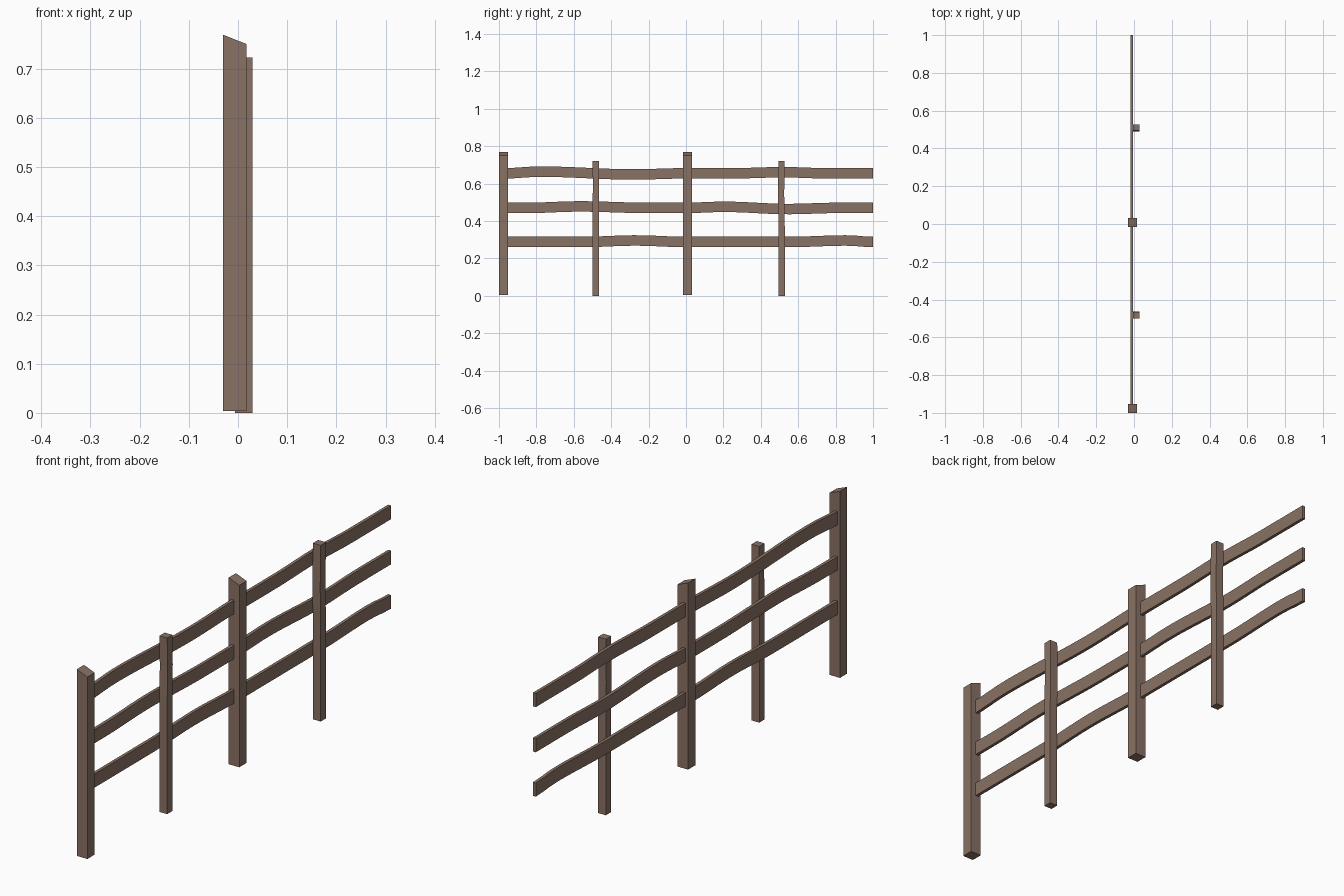
import bpy, bmesh, math

if "Cube" in bpy.data.objects:
    bpy.data.objects.remove(bpy.data.objects["Cube"])

wood = bpy.data.materials.new("brown_wood")
wood.diffuse_color = (0.255, 0.168, 0.130, 1)
wood.use_nodes = True
wood.node_tree.nodes["Principled BSDF"].inputs["Base Color"].default_value = wood.diffuse_color


def loft(name, rings):
    """Closed solid from a list of four-cornered rings."""
    bm = bmesh.new()
    vs = [[bm.verts.new(p) for p in r] for r in rings]
    for a, b in zip(vs, vs[1:]):
        for i in range(4):
            j = (i + 1) % 4
            bm.faces.new((a[i], a[j], b[j], b[i]))
    bm.faces.new(vs[0])
    bm.faces.new(vs[-1])
    bmesh.ops.recalc_face_normals(bm, faces=bm.faces)
    me = bpy.data.meshes.new(name)
    bm.to_mesh(me)
    bm.free()
    me.materials.append(wood)
    ob = bpy.data.objects.new(name, me)
    bpy.context.collection.objects.link(ob)
    return ob


def ease(keys, y):
    """Smoothly interpolated height between key points."""
    for (y0, z0), (y1, z1) in zip(keys, keys[1:]):
        if y <= y1:
            t = max(0, (y - y0) / (y1 - y0))
            return z0 + (z1 - z0) * (0.5 - 0.5 * math.cos(math.pi * t))
    return keys[-1][1]


# Main posts with slanted tops
for label, y0 in (("end", -1.0), ("middle", -0.016)):
    xa, xb, y1 = -0.031, 0.017, y0 + 0.047
    bottom = [(xa, y0, 0.004), (xb, y0, 0.004), (xb, y1, 0.004), (xa, y1, 0.004)]
    top = [(xa, y0, 0.769), (xb, y0, 0.75), (xb, y1, 0.75), (xa, y1, 0.769)]
    loft(label + "_main_post", [bottom, top])

# Thin battens in front of the rails, very slightly bent
bends = {"first": [(0, 0), (0.45, 0), (0.6, 0.002), (0.722, 0)],
         "second": [(0, 0), (0.4, 0), (0.55, -0.003), (0.722, 0)]}
for label, yc in (("first", -0.483), ("second", 0.511)):
    rings = []
    for i in range(13):
        z = 0.722 * i / 12
        y = yc + ease(bends[label], z)
        rings.append([(-0.006, y - 0.017, z), (0.029, y - 0.017, z),
                      (0.029, y + 0.017, z), (-0.006, y + 0.017, z)])
    loft(label + "_thin_post", rings)

# Wavy rails: centre height plus small offsets along the length
rails = {
    "top_rail": (0.655, [(-0.97, 0), (-0.78, 0.009), (-0.28, -0.006), (0, 0),
                         (0.25, 0), (0.52, 0.006), (0.75, 0), (1, 0)]),
    "middle_rail": (0.470, [(-0.97, 0), (-0.85, 0), (-0.57, 0.008), (-0.2, 0), (0, 0),
                            (0.2, 0.006), (0.55, -0.006), (0.8, 0), (1, 0)]),
    "bottom_rail": (0.288, [(-0.97, 0), (-0.55, 0), (-0.27, 0.008), (0, 0),
                            (0.55, 0), (0.86, 0.008), (1, 0)]),
}
for name, (zc, keys) in rails.items():
    rings = []
    for i in range(41):
        y = -0.97 + 1.97 * i / 40
        z = zc + ease(keys, y)
        rings.append([(-0.019, y, z - 0.028), (-0.006, y, z - 0.028),
                      (-0.006, y, z + 0.028), (-0.019, y, z + 0.028)])
    loft(name, rings)

# Rest the thin posts and main posts on the ground plane
